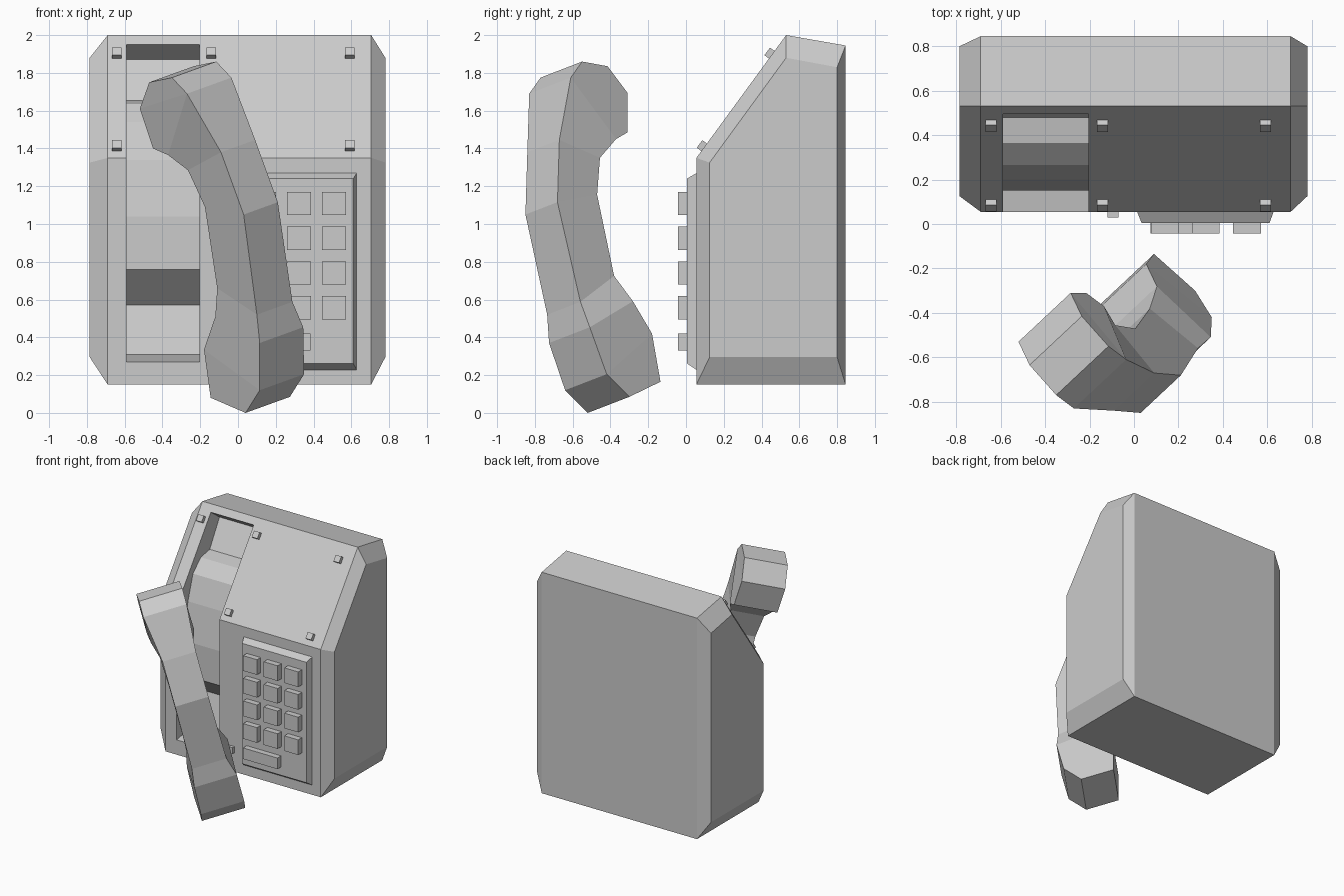
import bpy, math
from mathutils import Vector

if "Cube" in bpy.data.objects:
    bpy.data.objects.remove(bpy.data.objects["Cube"])


def mesh_object(name, verts, faces):
    me = bpy.data.meshes.new(name)
    me.from_pydata([tuple(v) for v in verts], [], faces)
    ob = bpy.data.objects.new(name, me)
    bpy.context.collection.objects.link(ob)
    bpy.context.view_layer.objects.active = ob
    ob.select_set(True)
    bpy.ops.object.mode_set(mode='EDIT')
    bpy.ops.mesh.select_all(action='SELECT')
    bpy.ops.mesh.normals_make_consistent(inside=False)
    bpy.ops.object.mode_set(mode='OBJECT')
    ob.select_set(False)
    return ob


def loft(name, rings):
    """Join equal-length rings of points and close both ends."""
    n = len(rings[0])
    verts = [p for r in rings for p in r]
    faces = [(k * n + i, k * n + (i + 1) % n, (k + 1) * n + (i + 1) % n, (k + 1) * n + i)
             for k in range(len(rings) - 1) for i in range(n)]
    faces += [tuple(range(n)), tuple(range(len(verts) - n, len(verts)))]
    return mesh_object(name, verts, faces)


def ring_x(x, profile):
    return [(x, y, z) for y, z in profile]


def box(name, centre, size, tilt=0.0):
    bpy.ops.mesh.primitive_cube_add(size=1, location=centre, rotation=(tilt, 0, 0))
    ob = bpy.context.object
    ob.name = name
    ob.scale = size
    return ob


# Housing: side profile with chamfered ends
outer = [(0.055, 0.15), (0.055, 1.35), (0.53, 2.0), (0.845, 1.945), (0.845, 0.15)]
inner = [(0.125, 0.295), (0.125, 1.325), (0.53, 1.88), (0.80, 1.83), (0.80, 0.295)]
housing = loft("housing", [ring_x(-0.785, inner), ring_x(-0.69, outer),
                           ring_x(0.705, outer), ring_x(0.78, inner)])

# Cradle slot cut into the front
slot = [(0.605, 1.87), (0.48, 1.655), (0.365, 1.635), (0.265, 1.54), (0.20, 1.34),
        (0.15, 1.04), (0.15, 0.76), (0.35, 0.57), (0.285, 0.31),
        (-0.20, 0.226), (-0.20, 2.07), (0.33, 2.07)]
cutter = loft("slot_cutter", [ring_x(-0.59, slot), ring_x(-0.205, slot)])
cutter.hide_render = True
mod = housing.modifiers.new("slot", 'BOOLEAN')
mod.operation = 'DIFFERENCE'
mod.solver = 'EXACT'
mod.object = cutter
bpy.context.view_layer.objects.active = housing
housing.select_set(True)
bpy.ops.object.modifier_apply(modifier=mod.name)
housing.select_set(False)
bpy.data.objects.remove(cutter)

# Studs on the sloped face
slope = math.atan2(0.65, 0.475)
for x in (-0.643, -0.142, 0.592):
    for z in (1.406, 1.896):
        y = 0.055 + (z - 1.35) * 0.475 / 0.65
        box("stud", (x, y, z), (0.05, 0.05, 0.06), slope)

# Small knob on the front
box("hook_knob", (-0.095, 0.05, 0.33), (0.05, 0.04, 0.05))


# Keypad plate with sloped border
def rect(x0, x1, z0, z1, y):
    return [(x0, y, z0), (x1, y, z0), (x1, y, z1), (x0, y, z1)]


loft("keypad_plate", [rect(0.012, 0.63, 0.225, 1.272, 0.06),
                      rect(0.034, 0.61, 0.262, 1.24, 0.005)])

# Keys: three columns, four rows and a wide bar
for x in (0.138, 0.323, 0.508):
    for row in range(4):
        box("key", (x, -0.015, 1.108 - 0.184 * row), (0.125, 0.055, 0.123))
box("wide_key", (0.23, -0.015, 0.375), (0.31, 0.055, 0.09))

# Handset: one side's back edge and inner edge, each with a width factor
back = [(-0.35, -0.77, 1.775, 1), (-0.27, -0.83, 1.69, 1), (-0.09, -0.84, 1.38, 0.77),
        (0.03, -0.85, 1.05, 0.77), (0.10, -0.735, 0.52, 0.8), (0.115, -0.725, 0.37, 0.98),
        (0.115, -0.64, 0.12, 1), (0.04, -0.52, 0.0, 1)]
front = [(-0.47, -0.635, 1.75, 1), (-0.52, -0.53, 1.61, 1), (-0.45, -0.53, 1.40, 1),
         (-0.37, -0.59, 1.365, 1), (-0.265, -0.625, 1.285, 0.77), (-0.175, -0.64, 1.09, 0.77),
         (-0.11, -0.55, 0.66, 0.77), (-0.12, -0.49, 0.51, 0.95), (-0.18, -0.40, 0.335, 1),
         (-0.145, -0.355, 0.08, 1)]
width = Vector((0.235, 0.22, 0.085))
outline = back + front[::-1]
n = len(outline)
near = [Vector(p[:3]) for p in outline]
far = [Vector(p[:3]) + width * p[3] for p in outline]


def f(i):
    return n - 1 - i


cheek = [(0, 1, f(1), f(0)), (1, f(3), f(2), f(1)), (1, 2, f(4), f(3)), (2, 3, f(5), f(4)),
         (3, 4, f(6), f(5)), (4, 5, f(7), f(6)), (5, 6, f(8), f(7)), (6, 7, f(9), f(8))]
faces = [(i, (i + 1) % n, n + (i + 1) % n, n + i) for i in range(n)]
faces += cheek + [tuple(n + i for i in c) for c in cheek]
mesh_object("handset", near + far, faces)
